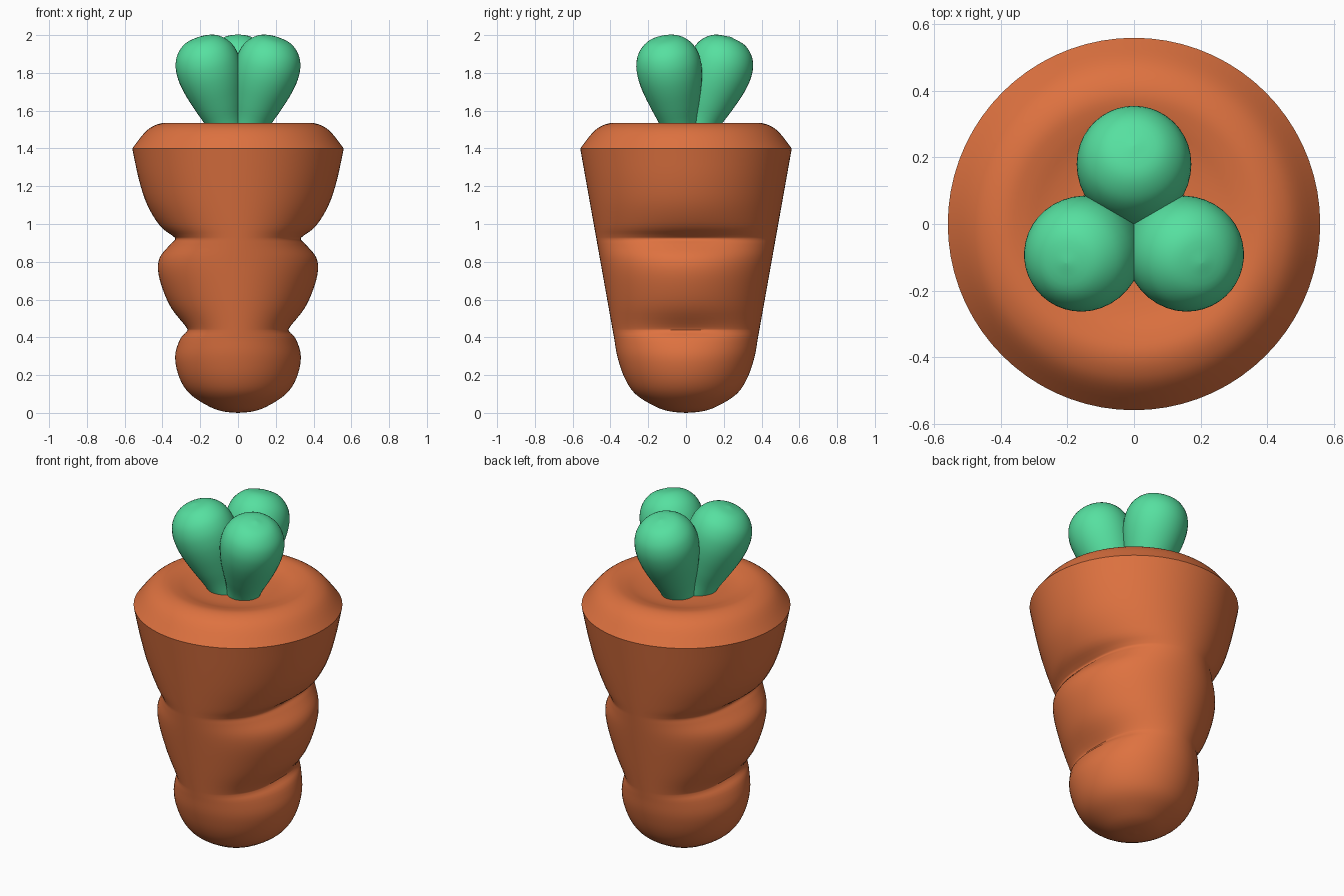
import bpy, bmesh
from math import sin, cos, pi, radians
from mathutils import Vector, Matrix

cube = bpy.data.objects.get("Cube")
if cube:
    bpy.data.objects.remove(cube, do_unlink=True)


def material(name, color):
    mat = bpy.data.materials.new(name)
    mat.use_nodes = True
    mat.diffuse_color = (*color, 1)
    mat.node_tree.nodes["Principled BSDF"].inputs["Base Color"].default_value = (*color, 1)
    return mat


def smooth_path(points, steps):
    """Catmull-Rom curve through the points."""
    pts = [Vector(p) for p in points]
    pts = [2 * pts[0] - pts[1]] + pts + [2 * pts[-1] - pts[-2]]
    out = []
    for a, b, c, d in zip(pts, pts[1:], pts[2:], pts[3:]):
        for i in range(steps):
            t = i / steps
            out.append(b + (c - a) * t / 2 + (2 * a - 5 * b + 4 * c - d) * t * t / 2
                       + (3 * b - a - 3 * c + d) * t ** 3 / 2)
    return out + [pts[-2]]


def lathe(name, rows, segments, mat, matrix=Matrix()):
    """Loft rings of (side radius, front radius, height), blended by angle."""
    bm = bmesh.new()
    rings = []
    for side, front, z in rows:
        ring = []
        for i in range(segments):
            a = 2 * pi * i / segments
            r = max(front + (side - front) * cos(a) ** 2, 0.0005)
            ring.append(bm.verts.new((r * cos(a), r * sin(a), z)))
        rings.append(ring)
    for low, high in zip(rings, rings[1:]):
        for i in range(segments):
            j = (i + 1) % segments
            bm.faces.new((low[i], low[j], high[j], high[i]))
    bm.faces.new(rings[0][::-1])
    bm.faces.new(rings[-1])
    bm.transform(matrix)
    mesh = bpy.data.meshes.new(name)
    bm.to_mesh(mesh)
    bm.free()
    obj = bpy.data.objects.new(name, mesh)
    bpy.context.collection.objects.link(obj)
    mesh.materials.append(mat)
    bpy.ops.object.select_all(action="DESELECT")
    obj.select_set(True)
    bpy.context.view_layer.objects.active = obj
    bpy.ops.object.shade_smooth_by_angle(angle=radians(40))
    return obj


orange = material("carrot orange", (0.73, 0.168, 0.051))
green = material("leaf green", (0.093, 0.745, 0.352))

# Root: rounded tip, then a straight taper at front and back, pinched at the sides
tip = [(0, 0, 0), (.08, .085, .008), (.155, .165, .035), (.254, .268, .10), (.31, .325, .185)]
pinched = [(.333, .296), (.307, .39), (.272, .43), (.275, .455), (.35, .55), (.397, .65),
           (.423, .75), (.413, .825), (.36, .89), (.333, .92), (.35, .94), (.413, .99),
           (.48, 1.10), (.524, 1.233), (.56, 1.4)]
sides = [(x, .56 - .1786 * (1.4 - z), z) for x, z in pinched]

# Shoulder and shallow dish on top
shoulder = [(.56, 1.4), (.495, 1.483), (.445, 1.52), (.39, 1.535), (.33, 1.527),
            (.26, 1.508), (.18, 1.497), (0, 1.49)]
crown = [(r, r, z) for r, z in shoulder]
lathe("carrot_root", smooth_path(tip + sides, 4) + smooth_path(crown, 4)[1:], 72, orange)

# Three club-shaped leaves leaning outwards
club = [(.08, 0), (.1, .1), (.132, .2), (.16, .3), (.172, .38), (.167, .45), (.14, .51),
        (.085, .555), (0, .572)]
leaf_rows = smooth_path([(r, r, t) for r, t in club], 4)
for i, name in enumerate(("back_leaf", "right_leaf", "left_leaf")):
    lean = (Matrix.Rotation(i * 2 * pi / 3, 4, "Z") @ Matrix.Translation((0, .05, 1.45))
            @ Matrix.Rotation(radians(-19), 4, "X"))
    lathe(name, leaf_rows, 40, green, lean)
